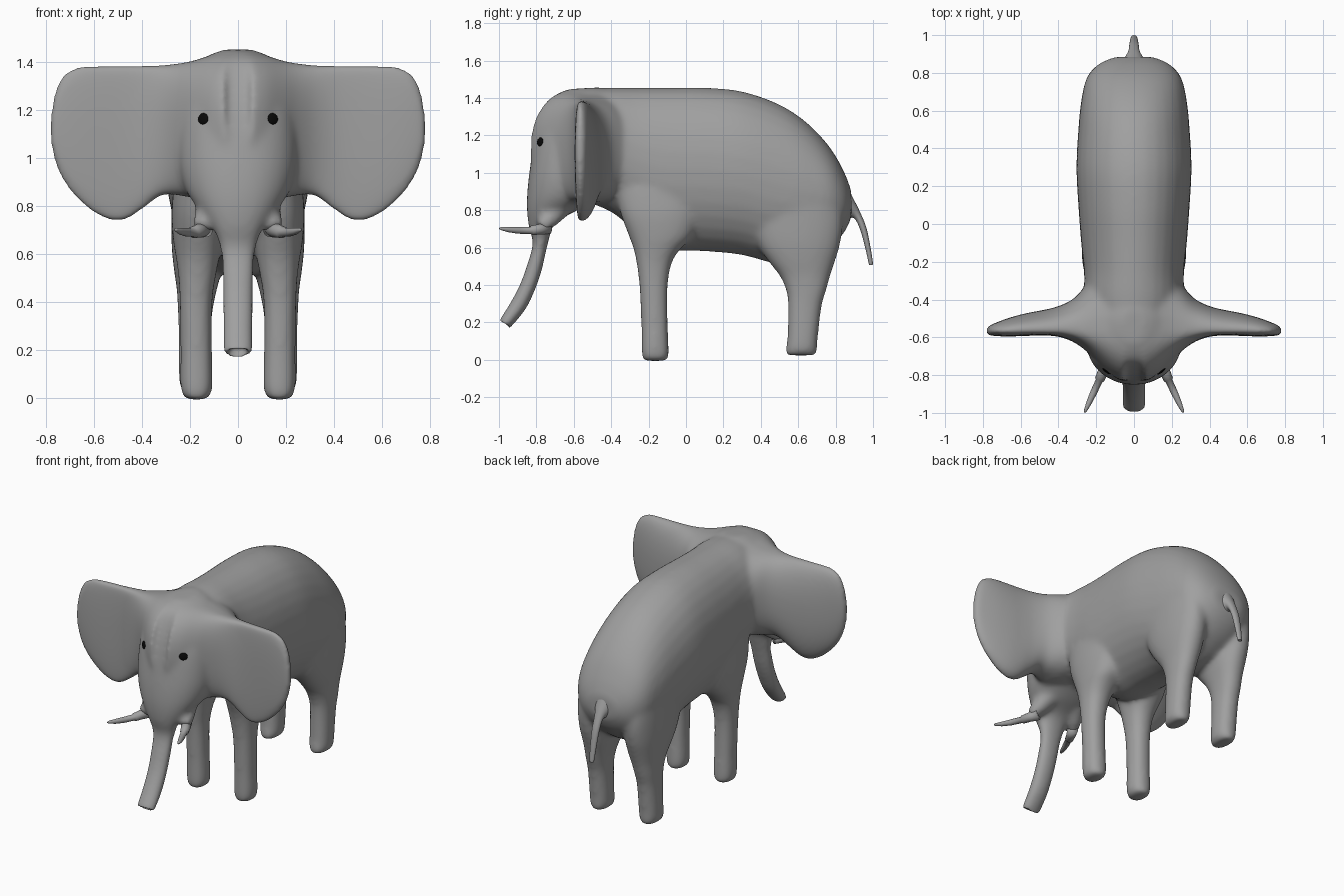
import bpy, bmesh, math
from mathutils import Vector

N = 32


def material(name, rgb):
    m = bpy.data.materials.new(name)
    m.diffuse_color = (*rgb, 1)
    return m


grey = material("elephant grey", (0.35, 0.35, 0.35))
black = material("eye black", (0.003, 0.003, 0.003))


def sgnpow(v, p):
    return math.copysign(abs(v) ** p, v)


def ring(y0, z0, y1, z1, hw, xc=0.0, p=1.0):
    """Oval spanned between two points of the side view, with half width hw in x."""
    a, b = Vector((xc, y0, z0)), Vector((xc, y1, z1))
    c, h = (a + b) / 2, (a - b) / 2
    out = []
    for i in range(N):
        t = 2 * math.pi * i / N
        out.append(c + h * sgnpow(math.cos(t), p) + Vector((hw * sgnpow(math.sin(t), p), 0, 0)))
    return out


def tube_rings(pts, radii):
    """Round rings along a path."""
    pts = [Vector(q) for q in pts]
    out = []
    for i, (q, r) in enumerate(zip(pts, radii)):
        d = pts[min(i + 1, len(pts) - 1)] - pts[max(i - 1, 0)]
        rot = d.to_track_quat('Z', 'Y')
        out.append([q + rot @ Vector((r * math.cos(2 * math.pi * k / N),
                                      r * math.sin(2 * math.pi * k / N), 0)) for k in range(N)])
    return out


def refine(rings, steps=5):
    """Catmull-Rom interpolation between rings."""
    out, n = [], len(rings)
    for i in range(n - 1):
        quad = [rings[max(i - 1, 0)], rings[i], rings[i + 1], rings[min(i + 2, n - 1)]]
        for s in range(steps):
            t = s / steps
            out.append([0.5 * (2 * b + (c - a) * t + (2 * a - 5 * b + 4 * c - d) * t * t
                               + (3 * b - a - 3 * c + d) * t ** 3) for a, b, c, d in zip(*quad)])
    return out + [rings[-1]]


def loft(bm, rings):
    vs = [[bm.verts.new(v) for v in r] for r in rings]
    faces = [bm.faces.new((a[i], a[(i + 1) % N], b[(i + 1) % N], b[i]))
             for a, b in zip(vs, vs[1:]) for i in range(N)]
    faces += [bm.faces.new(vs[0]), bm.faces.new(vs[-1])]
    bmesh.ops.recalc_face_normals(bm, faces=faces)


def finish(name, bm, mat):
    me = bpy.data.meshes.new(name)
    bm.to_mesh(me)
    bm.free()
    for f in me.polygons:
        f.use_smooth = True
    me.materials.append(mat)
    ob = bpy.data.objects.new(name, me)
    bpy.context.collection.objects.link(ob)
    return ob


bm = bmesh.new()

# Torso: y, top, bottom, half width
torso = [(-0.58, 1.44, 0.86, 0.22), (-0.4, 1.455, 0.79, 0.26), (-0.25, 1.455, 0.67, 0.265),
         (-0.1, 1.455, 0.59, 0.28), (0.1, 1.455, 0.58, 0.295), (0.3, 1.435, 0.56, 0.305),
         (0.5, 1.365, 0.51, 0.295), (0.65, 1.265, 0.53, 0.28), (0.77, 1.135, 0.60, 0.252),
         (0.845, 1.005, 0.68, 0.19), (0.885, 0.90, 0.76, 0.10)]
loft(bm, refine([ring(y, t, y, b, w, 0, 0.95) for y, t, b, w in torso]))

# Head running down into the trunk: front y, z, back y, z, half width
head = [(-0.63, 1.447, -0.45, 1.457, 0.06), (-0.72, 1.40, -0.4, 1.42, 0.15),
        (-0.775, 1.3, -0.4, 1.3, 0.215), (-0.812, 1.17, -0.4, 1.17, 0.245),
        (-0.838, 1.0, -0.42, 1.0, 0.25), (-0.85, 0.88, -0.46, 0.88, 0.225),
        (-0.85, 0.79, -0.58, 0.80, 0.17), (-0.84, 0.71, -0.70, 0.73, 0.11),
        (-0.82, 0.62, -0.738, 0.62, 0.075), (-0.853, 0.5, -0.77, 0.48, 0.066),
        (-0.89, 0.4, -0.808, 0.37, 0.064), (-0.943, 0.3, -0.86, 0.265, 0.063),
        (-1.003, 0.205, -0.945, 0.163, 0.062)]
rings = refine([ring(*h, 0, 0.92) for h in head])
# Hollow trunk tip
rings += [ring(-0.996, 0.20, -0.953, 0.169, 0.048), ring(-0.965, 0.232, -0.925, 0.202, 0.044)]
loft(bm, rings)

# Ears with wide blended roots: x, top, bottom, bulge back, bulge front
ear = [(0.05, 1.445, 0.84, 0.36, 0.27), (0.12, 1.428, 0.835, 0.34, 0.23),
       (0.19, 1.407, 0.835, 0.305, 0.165), (0.25, 1.396, 0.845, 0.25, 0.105),
       (0.32, 1.39, 0.845, 0.175, 0.055), (0.40, 1.39, 0.785, 0.135, 0.026),
       (0.48, 1.39, 0.738, 0.115, 0.02), (0.56, 1.39, 0.748, 0.10, 0.022),
       (0.64, 1.388, 0.80, 0.08, 0.025), (0.70, 1.372, 0.86, 0.06, 0.025),
       (0.745, 1.33, 0.93, 0.042, 0.022), (0.77, 1.26, 1.0, 0.03, 0.02),
       (0.782, 1.18, 1.06, 0.018, 0.014)]


def ear_ring(s, x, top, bot, back, front):
    out = []
    for i in range(N):
        t = 2 * math.pi * i / N
        sy, cz = math.sin(t), sgnpow(math.cos(t), 0.9)
        y = -0.57 + sgnpow(sy, 0.85) * (back if sy > 0 else front)
        out.append(Vector((s * x, y, (top + bot) / 2 + (top - bot) / 2 * cz)))
    return out


# Legs flaring into the torso: z, front y, back y, half width, x centre
front_leg = [(0.92, -0.38, 0.10, 0.10, 0.165), (0.78, -0.35, 0.08, 0.105, 0.172),
             (0.66, -0.305, 0.035, 0.103, 0.168), (0.59, -0.28, -0.03, 0.092, 0.168),
             (0.52, -0.265, -0.075, 0.080, 0.17), (0.4, -0.25, -0.097, 0.068, 0.175),
             (0.2, -0.24, -0.097, 0.066, 0.174), (0.05, -0.238, -0.092, 0.067, 0.173),
             (0.01, -0.235, -0.093, 0.058, 0.173), (-0.006, -0.228, -0.10, 0.038, 0.173)]
hind_leg = [(0.92, 0.34, 0.82, 0.11, 0.165), (0.75, 0.34, 0.84, 0.11, 0.168),
            (0.62, 0.38, 0.825, 0.108, 0.168), (0.52, 0.445, 0.795, 0.097, 0.168),
            (0.45, 0.50, 0.772, 0.083, 0.172), (0.37, 0.535, 0.75, 0.073, 0.178),
            (0.28, 0.545, 0.725, 0.068, 0.18), (0.1, 0.54, 0.704, 0.067, 0.18),
            (0.05, 0.53, 0.703, 0.062, 0.18), (0.024, 0.535, 0.695, 0.045, 0.18)]

for s in (-1, 1):
    loft(bm, refine([ear_ring(s, *e) for e in ear]))
    for leg in (front_leg, hind_leg):
        loft(bm, refine([ring(a, z, b, z, w, s * x, 0.88) for z, a, b, w, x in leg], 4))
    # Tusk sockets on the cheeks
    loft(bm, tube_rings([(s * 0.10, -0.68, 0.82), (s * 0.135, -0.73, 0.75), (s * 0.16, -0.775, 0.71)],
                        [0.07, 0.05, 0.035]))

# Merge everything into one soft skin
body = finish("elephant_body", bm, grey)
rm = body.modifiers.new("merge", 'REMESH')
rm.mode = 'VOXEL'
rm.voxel_size = 0.012
rm.use_smooth_shade = True
sm = body.modifiers.new("soften", 'SMOOTH')
sm.factor = 0.5
sm.iterations = 24

# Tail
tail = [(0.84, 0.97, 0.83, 0.70, 0.08), (0.885, 0.88, 0.875, 0.755, 0.05),
        (0.926, 0.80, 0.905, 0.75, 0.03), (0.963, 0.71, 0.933, 0.69, 0.025),
        (0.985, 0.61, 0.958, 0.60, 0.021), (0.999, 0.52, 0.977, 0.515, 0.016),
        (0.997, 0.508, 0.982, 0.506, 0.01)]
bm = bmesh.new()
loft(bm, refine([ring(*t) for t in tail]))
finish("tail", bm, grey)

# Tusks with a raised collar
bm = bmesh.new()
for s in (-1, 1):
    path = [(0.135, -0.735, 0.705), (0.165, -0.785, 0.697), (0.183, -0.825, 0.692), (0.185, -0.83, 0.692),
            (0.215, -0.895, 0.692), (0.24, -0.95, 0.696), (0.258, -0.99, 0.702), (0.261, -0.998, 0.703)]
    loft(bm, tube_rings([(s * x, y, z) for x, y, z in path],
                        [0.034, 0.028, 0.025, 0.019, 0.018, 0.014, 0.008, 0.003]))
finish("tusks", bm, grey)

# Eyes placed on the finished skin
bpy.context.view_layer.update()
skin = body.evaluated_get(bpy.context.evaluated_depsgraph_get())
bm = bmesh.new()
for s in (-1, 1):
    hit, pos, nor, _ = skin.ray_cast(Vector((s * 0.145, -1.5, 1.165)), Vector((0, 1, 0)))
    if not hit:
        pos, nor = Vector((s * 0.145, -0.77, 1.165)), Vector((s * 0.5, -0.85, 0.1)).normalized()
    rot = nor.to_track_quat('Z', 'Y')
    new = bmesh.ops.create_uvsphere(bm, u_segments=20, v_segments=10, radius=1)["verts"]
    for v in new:
        v.co = pos + rot @ Vector((v.co.x * 0.026, v.co.y * 0.024, v.co.z * 0.007))
finish("eyes", bm, black)
